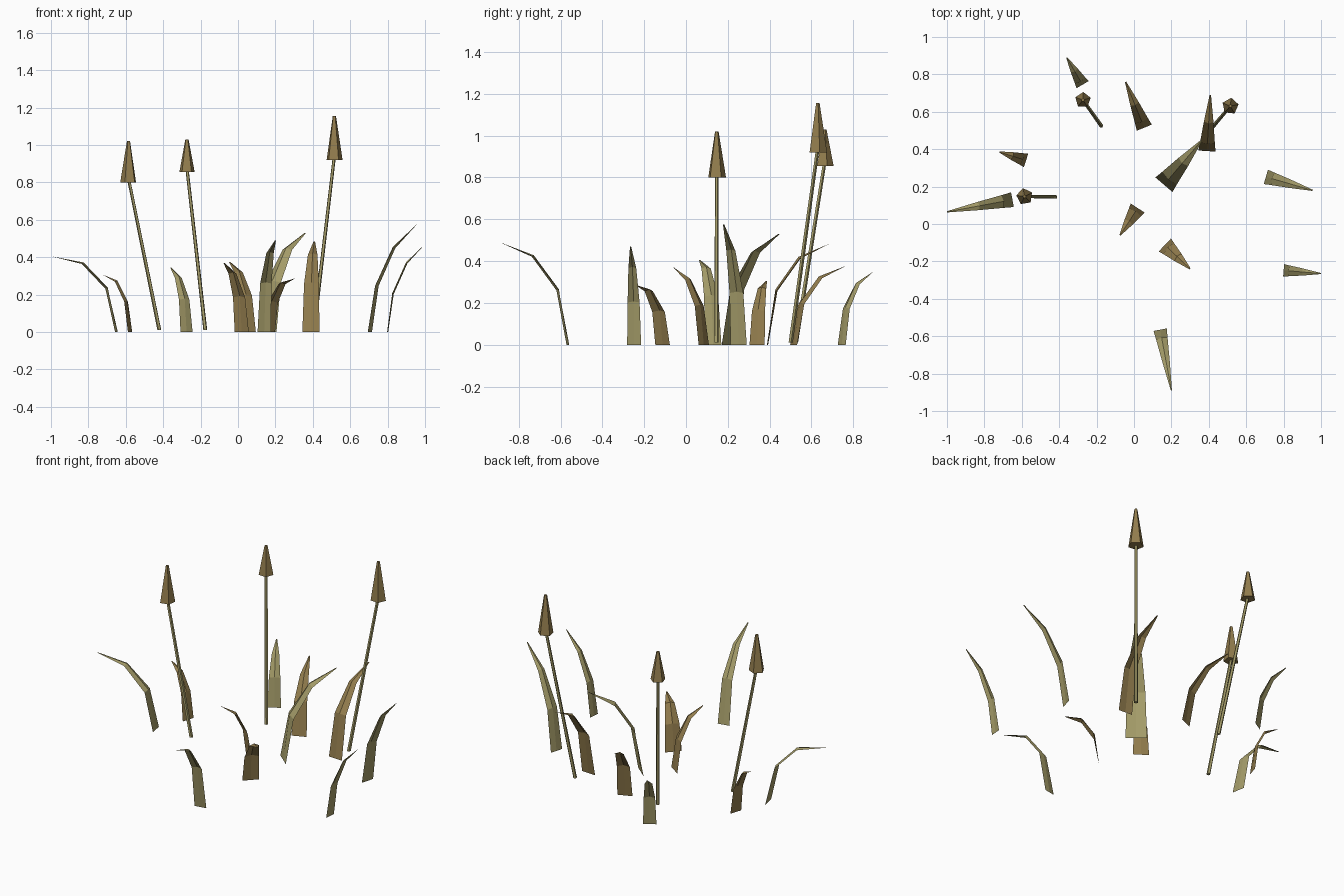
import bpy, bmesh, math
from mathutils import Vector

cube = bpy.data.objects.get("Cube")
if cube:
    bpy.data.objects.remove(cube, do_unlink=True)


def material(name, rgb):
    m = bpy.data.materials.new(name)
    m.use_nodes = True
    m.diffuse_color = (*rgb, 1)
    m.node_tree.nodes["Principled BSDF"].inputs["Base Color"].default_value = (*rgb, 1)
    return m


GREEN = material("dry_green", (0.37, 0.33, 0.14))
BROWN = material("reed_brown", (0.29, 0.205, 0.075))


def finish(name, bm, mat):
    mesh = bpy.data.meshes.new(name)
    bm.to_mesh(mesh)
    bm.free()
    mesh.materials.append(mat)
    obj = bpy.data.objects.new(name, mesh)
    bpy.context.collection.objects.link(obj)
    return obj


def leaf(name, base, tip, width, mat, low=0.5, high=0.85):
    """Bent, tapering sheet with a soft centre ridge; low and high set bend heights."""
    start, end = Vector((*base, 0)), Vector(tip)
    reach = Vector((end.x - start.x, end.y - start.y, 0))
    side = Vector((-reach.y, reach.x, 0)).normalized()
    out = reach.normalized()
    rows = [(0, 0, 1, 0), (0.15, low, 0.86, 0.08),
            (0.52, high, 0.56, 0.09), (1, 1, 0.08, 0)]
    bm = bmesh.new()
    grid = []
    for along, up, wide, ridge in rows:
        mid = start + reach * along + Vector((0, 0, end.z * up))
        lift = (Vector((0, 0, 1)) - out) * ridge * width
        half = side * width * wide / 2
        grid.append([bm.verts.new(p) for p in (mid - half, mid + lift, mid + half)])
    for a, b in zip(grid, grid[1:]):
        for i in range(2):
            bm.faces.new((a[i], a[i + 1], b[i + 1], b[i]))
    return finish(name, bm, mat)


def prism(name, low, high, r_low, r_high, turn, mat):
    """Five-sided tapered tube with horizontal capped ends."""
    bm = bmesh.new()
    rings = []
    for centre, r in ((low, r_low), (high, r_high)):
        angles = [turn + i * math.tau / 5 for i in range(5)]
        rings.append([bm.verts.new(Vector(centre) + Vector((r * math.cos(a), r * math.sin(a), 0)))
                      for a in angles])
    a, b = rings
    for i in range(5):
        j = (i + 1) % 5
        bm.faces.new((a[i], a[j], b[j], b[i]))
    bm.faces.new(a[::-1])
    bm.faces.new(b)
    return finish(name, bm, mat)


# Green leaves
leaf("leaf_far_right", (-0.65, 0.13), (-1.0, 0.065, 0.405), 0.08, GREEN, 0.57, 0.9)
leaf("leaf_back_right", (-0.275, 0.745), (-0.36, 0.89, 0.345), 0.075, GREEN, 0.5, 0.84)
leaf("leaf_centre_wide", (0.16, 0.21), (0.36, 0.445, 0.53), 0.12, GREEN, 0.5, 0.83)
leaf("leaf_left_tall", (0.705, 0.252), (0.955, 0.18, 0.575), 0.08, GREEN, 0.43, 0.78)
leaf("leaf_far_left", (0.8, -0.248), (1.0, -0.265, 0.47), 0.067, GREEN, 0.43, 0.78)
leaf("leaf_front", (0.14, -0.565), (0.2, -0.89, 0.49), 0.072, GREEN, 0.53, 0.86)

# Brown leaves
leaf("leaf_right_short", (-0.577, 0.34), (-0.72, 0.385, 0.305), 0.076, BROWN, 0.53, 0.88)
leaf("leaf_back", (0.055, 0.515), (-0.045, 0.76, 0.375), 0.087, BROWN, 0.52, 0.85)
leaf("leaf_back_left", (0.39, 0.39), (0.408, 0.69, 0.485), 0.092, BROWN, 0.53, 0.85)
leaf("leaf_middle", (0.02, 0.085), (-0.075, -0.06, 0.37), 0.09, BROWN, 0.5, 0.84)
leaf("leaf_front_short", (0.165, -0.112), (0.3, -0.24, 0.285), 0.096, BROWN, 0.55, 0.9)

# Reeds: leaning stalk with an upright tapered seed head
reeds = [
    ("right", (-0.42, 0.145), (-0.585, 0.147), 0.80, 1.02, 0.045, 100),
    ("back", (-0.175, 0.525), (-0.273, 0.663), 0.855, 1.03, 0.043, 88),
    ("left", (0.405, 0.5), (0.515, 0.63), 0.92, 1.155, 0.045, 84),
]
for name, foot, top, z0, z1, r, turn in reeds:
    turn = math.radians(turn)
    prism(name + "_stalk", (*foot, 0.01), (*top, z0 + 0.02), 0.011, 0.009, turn, GREEN)
    prism(name + "_seed_head", (*top, z0), (*top, z1), r, 0.009, turn, BROWN)
